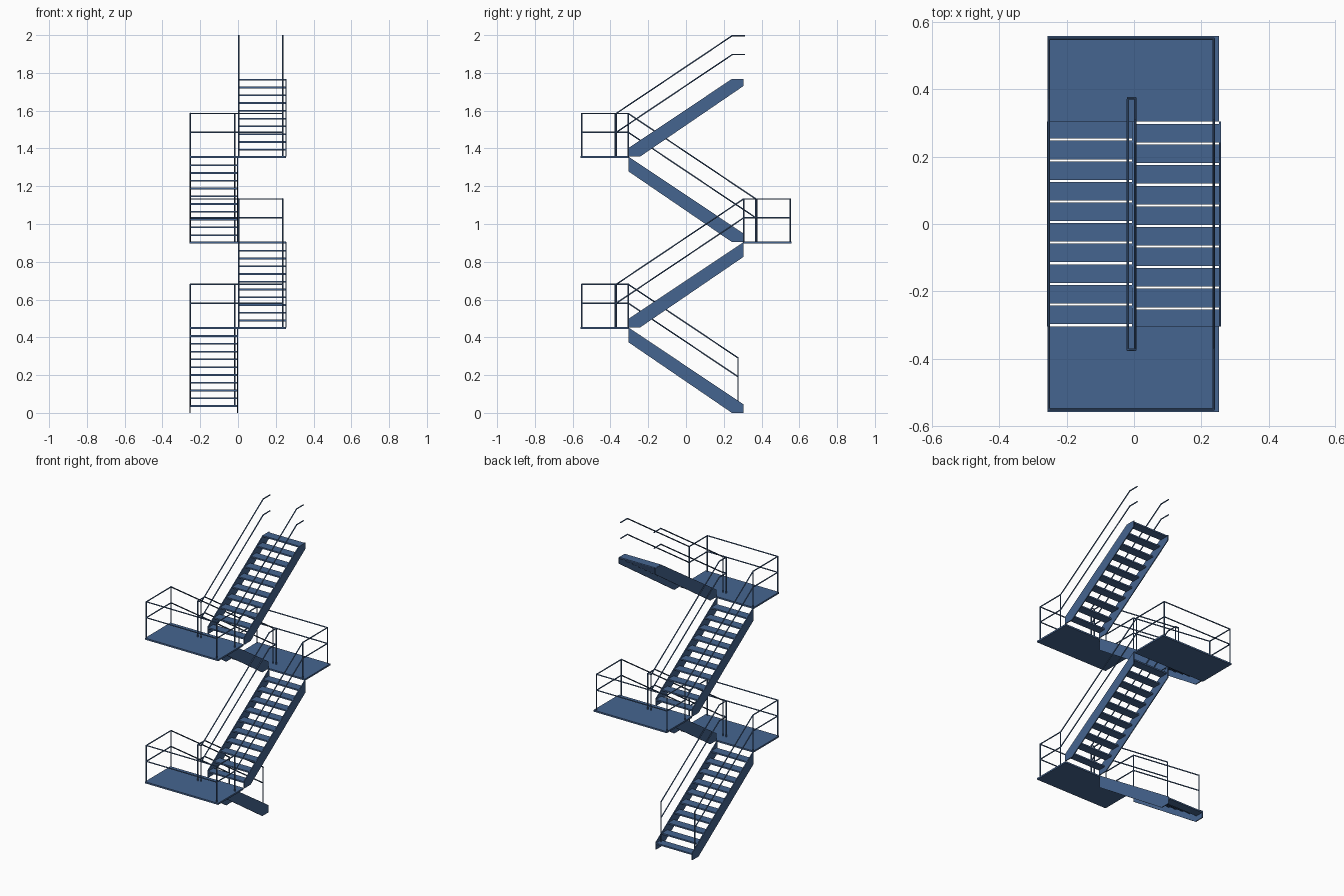
import bpy, bmesh
from mathutils import Vector

if "Cube" in bpy.data.objects:
    bpy.data.objects.remove(bpy.data.objects["Cube"])

H = 0.4523            # rise of one flight
STEPS = 11
RUN = 0.305           # half length of a flight
R = 0.0036            # rail tube radius
RAILS = (0.128, 0.228)
OUTER = {-1: -0.253, 1: 0.237}   # rail x by side (-1 left, 1 right)
INNER = {-1: -0.018, 1: 0.004}

blue = bpy.data.materials.new("painted_steel")
blue.diffuse_color = (0.06, 0.13, 0.28, 1)
blue.use_nodes = True
blue.node_tree.nodes["Principled BSDF"].inputs["Base Color"].default_value = blue.diffuse_color


def finish(name, bm):
    bmesh.ops.recalc_face_normals(bm, faces=bm.faces)
    me = bpy.data.meshes.new(name)
    bm.to_mesh(me)
    bm.free()
    me.materials.append(blue)
    ob = bpy.data.objects.new(name, me)
    bpy.context.collection.objects.link(ob)
    return ob


def add_box(bm, lo, hi):
    lo, hi = Vector(lo), Vector(hi)
    vs = bmesh.ops.create_cube(bm, size=1)["verts"]
    size = hi - lo
    for v in vs:
        v.co = Vector([v.co[i] * abs(size[i]) for i in range(3)]) + (lo + hi) / 2


def add_plate(bm, profile, x0, x1):
    # (y, z) outline extruded along x
    face = bm.faces.new([bm.verts.new((x0, y, z)) for y, z in profile])
    ext = bmesh.ops.extrude_face_region(bm, geom=[face])["geom"]
    moved = [g for g in ext if isinstance(g, bmesh.types.BMVert)]
    bmesh.ops.translate(bm, vec=(x1 - x0, 0, 0), verts=moved)


def add_tubes(bm, points):
    for a, b in zip(points, points[1:]):
        a, b = Vector(a), Vector(b)
        d = b - a
        e = d.normalized() * R * 0.6      # small overlap closes the corners
        a, b = a - e, b + e
        m = d.to_track_quat('Z', 'Y').to_matrix().to_4x4()
        m.translation = (a + b) / 2
        bmesh.ops.create_cone(bm, cap_ends=True, segments=8, radius1=R, radius2=R,
                              depth=(b - a).length, matrix=m)


for k in range(4):
    side = -1 if k % 2 == 0 else 1     # left flights climb to the front, right to the back
    z0, last = k * H, k == 3
    n = k + 1

    # stringers: two sloped side plates
    prof = [(-RUN, 0), (-0.243, 0), (RUN, 0.374)]
    prof += [(RUN, 0.411), (0.243, 0.411)] if last else [(RUN, H)]
    prof += [(-RUN, 0.045)]
    prof = [(u * side, z0 + z) for u, z in prof]
    bm = bmesh.new()
    for x0, x1 in ((0.0005, 0.006), (0.252, 0.258)):
        add_plate(bm, prof, side * x0, side * x1)
    finish(f"stringers_{n}", bm)

    # treads
    bm = bmesh.new()
    for i in range(1, STEPS):
        gap = -0.2505 + 0.0612 * (i - 1)
        u0, u1 = max(gap - 0.0582, -RUN), gap - 0.003
        z = z0 + i * H / STEPS
        add_box(bm, (side * 0.005, side * u0, z - 0.009), (side * 0.253, side * u1, z))
    finish(f"treads_{n}", bm)

    # sloped handrails, inner and outer
    bm = bmesh.new()
    slope = H / (0.37 + RUN)
    u0 = -0.275 if k == 0 else -0.37
    u1 = 0.245 if last else RUN
    for x in (OUTER[side], INNER[side]):
        for h in RAILS:
            pts = [(x, side * u, z0 + h + slope * (u + 0.37)) for u in (u0, u1)]
            if last:
                pts.append((x, side * 0.31, pts[1][2]))
            add_tubes(bm, pts)
        if k == 0:
            add_tubes(bm, [(x, side * u0, 0.04), (x, side * u0, RAILS[1] + slope * (u0 + 0.37))])
    rail = finish(f"flight_rails_{n}", bm)
    if last:
        continue

    # landing platform
    zl = z0 + H
    bm = bmesh.new()
    add_box(bm, (-0.257, side * RUN, zl - 0.008), (0.253, side * 0.559, zl + 0.002))
    finish(f"landing_{n}", bm)

    # landing guard rails and the short centre return
    bm = bmesh.new()
    xa, xb, ia, ib = OUTER[side], OUTER[-side], INNER[side], INNER[-side]
    guard = [(xa, RUN), (xa, 0.551), (xb, 0.551), (xb, 0.37)]
    centre = [(ia, RUN), (ia, 0.374), (ib, 0.374)]
    for h in RAILS:
        for path in (guard, centre):
            add_tubes(bm, [(x, side * u, zl + h) for x, u in path])
    for x, u in guard + centre[1:]:
        add_tubes(bm, [(x, side * u, zl), (x, side * u, zl + RAILS[1])])
    finish(f"landing_rails_{n}", bm)
